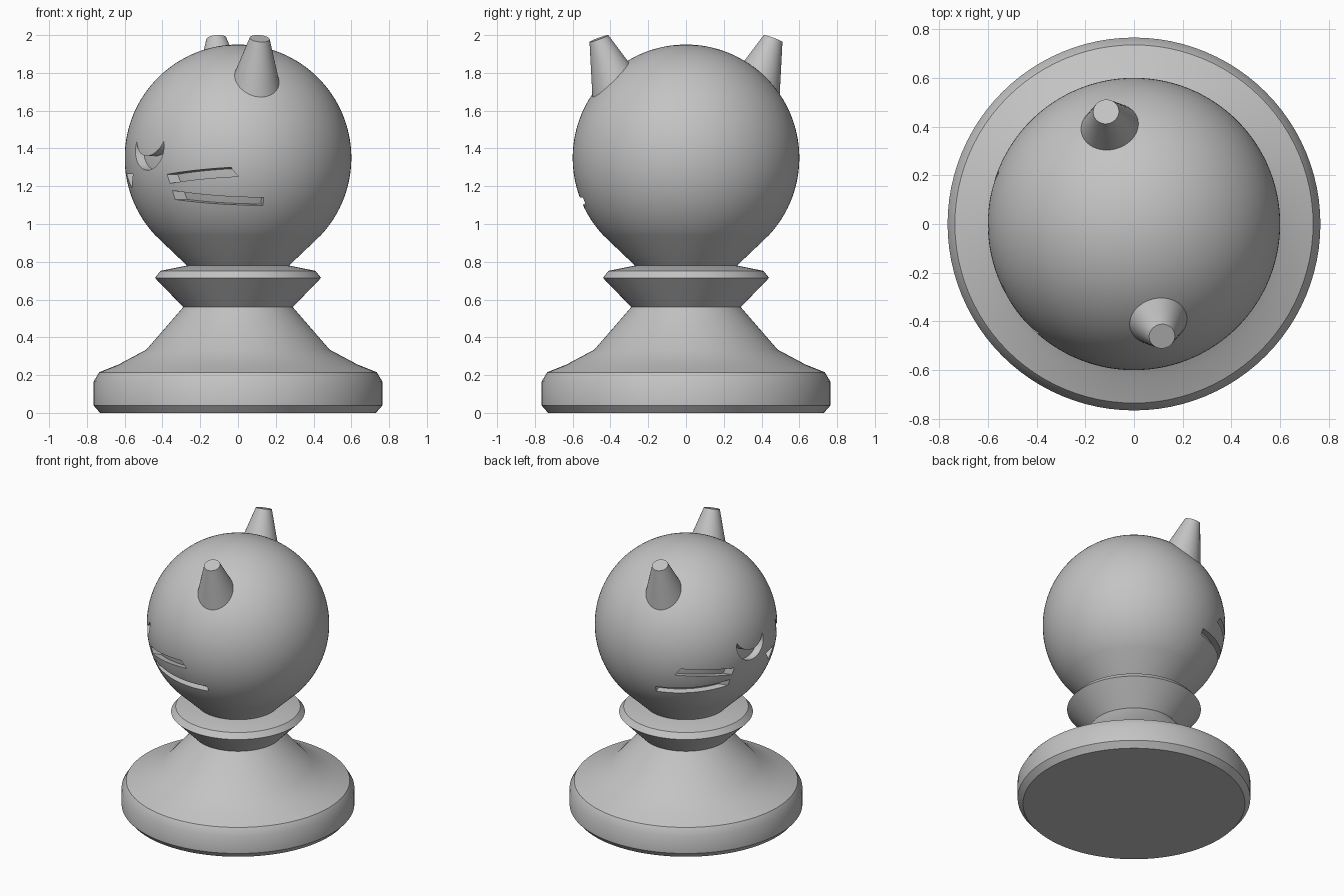
import bpy, bmesh, math
from mathutils import Vector, Matrix

cube = bpy.data.objects.get("Cube")
if cube:
    bpy.data.objects.remove(cube, do_unlink=True)

grey = bpy.data.materials.new("plain grey")
grey.use_nodes = True
grey.diffuse_color = (0.55, 0.55, 0.55, 1)
grey.node_tree.nodes["Principled BSDF"].inputs["Base Color"].default_value = (0.55, 0.55, 0.55, 1)

# Face frame: the face looks along FORWARD, SIDE runs from ear to ear
TURN = math.radians(14)
FORWARD = Vector((-math.cos(TURN), -math.sin(TURN), 0))
SIDE = Vector((math.sin(TURN), -math.cos(TURN), 0))
UP = Vector((0, 0, 1))
HEAD_Z, HEAD_R = 1.35, 0.6
CARVE_DEPTH = 0.045


def make_object(name, bm):
    bmesh.ops.recalc_face_normals(bm, faces=bm.faces)
    mesh = bpy.data.meshes.new(name)
    bm.to_mesh(mesh)
    bm.free()
    mesh.materials.append(grey)
    obj = bpy.data.objects.new(name, mesh)
    bpy.context.collection.objects.link(obj)
    return obj


def activate(obj):
    bpy.ops.object.select_all(action='DESELECT')
    obj.select_set(True)
    bpy.context.view_layer.objects.active = obj


def smooth(obj, degrees=33):
    activate(obj)
    bpy.ops.object.shade_smooth_by_angle(angle=math.radians(degrees))


def lathe(name, profile, sides=96):
    """Turn a (radius, height) profile that starts and ends on the axis."""
    bm = bmesh.new()
    verts = [bm.verts.new((r, 0, z)) for r, z in profile]
    edges = [bm.edges.new(pair) for pair in zip(verts, verts[1:])]
    bmesh.ops.spin(bm, geom=verts + edges, cent=(0, 0, 0), axis=(0, 0, 1),
                   angle=math.tau, steps=sides, use_merge=True)
    bmesh.ops.remove_doubles(bm, verts=bm.verts, dist=1e-5)
    return make_object(name, bm)


def cut(target, cutter):
    mod = target.modifiers.new("carve", 'BOOLEAN')
    mod.operation = 'DIFFERENCE'
    mod.solver = 'EXACT'
    mod.object = cutter
    activate(target)
    bpy.ops.object.modifier_apply(modifier=mod.name)
    bpy.data.objects.remove(cutter, do_unlink=True)


def arc(cx, cz, radius, start, end, steps):
    angles = [math.radians(start + (end - start) * i / steps) for i in range(steps + 1)]
    return [(cx + radius * math.cos(a), cz + radius * math.sin(a)) for a in angles]


def add_prism(bm, outline, near, far):
    """Extrude a (side, height) outline along the face direction."""
    base = [bm.verts.new(SIDE * s + UP * z + FORWARD * near) for s, z in outline]
    face = bm.faces.new(base)
    new = bmesh.ops.extrude_face_region(bm, geom=[face])["geom"]
    moved = [v for v in new if isinstance(v, bmesh.types.BMVert)]
    bmesh.ops.translate(bm, verts=moved, vec=FORWARD * (far - near))


# Base and collar
base = lathe("base", [(0, 0), (0.73, 0), (0.765, 0.04), (0.765, 0.165), (0.735, 0.215),
                      (0.635, 0.255), (0.485, 0.335), (0.29, 0.56), (0, 0.56)])
collar = lathe("collar", [(0, 0.54), (0.27, 0.54), (0.29, 0.56), (0.44, 0.715),
                          (0.41, 0.752), (0.27, 0.78), (0, 0.78)])

# Head with its short tapered neck
head = lathe("head", [(0, 0.77), (0.26, 0.77)]
             + arc(0, HEAD_Z, HEAD_R, -43, 90, 48)[:-1] + [(0, HEAD_Z + HEAD_R)], 128)

# Carved face: nose, crescent eyes and whiskers, all the same depth
carving = bmesh.new()
add_prism(carving, [(-0.07, 1.265), (0.07, 1.265), (0, 1.19)], 0.2, 0.8)
crescent = arc(0.228, 1.40, 0.115, 161, 379, 24) + arc(0.228, 1.475, 0.115, -19, -161, 16)[1:-1]
upper_whisker = [(0.36, 1.215), (0.575, 1.252), (0.57, 1.30), (0.355, 1.263)]
lower_whisker = [(0.355, 1.13), (0.57, 1.095), (0.575, 1.138), (0.36, 1.178)]
for mirror in (1, -1):
    for outline, near in ((crescent, 0.2), (upper_whisker, 0.02), (lower_whisker, 0)):
        add_prism(carving, [(mirror * s, z) for s, z in outline], near, 0.8)
face_cutter = make_object("face_cutter", carving)
face_cutter.hide_render = True

bm = bmesh.new()
bmesh.ops.create_uvsphere(bm, u_segments=96, v_segments=48, radius=HEAD_R - CARVE_DEPTH,
                          matrix=Matrix.Translation((0, 0, HEAD_Z)))
core = make_object("core_cutter", bm)
core.hide_render = True
cut(face_cutter, core)
cut(head, face_cutter)

# Blunt cone ears leaning outward
EAR_LENGTH = 0.33
ears = []
for name, side in (("front_ear", 1), ("back_ear", -1)):
    axis = (SIDE * side * math.sin(math.radians(20.5)) + UP * math.cos(math.radians(20.5)))
    tip = SIDE * side * 0.475 + UP * 1.982
    bm = bmesh.new()
    place = (Matrix.Translation(tip - axis * EAR_LENGTH / 2)
             @ UP.rotation_difference(axis).to_matrix().to_4x4())
    bmesh.ops.create_cone(bm, cap_ends=True, segments=48, radius1=0.153, radius2=0.053,
                          depth=EAR_LENGTH, matrix=place)
    ears.append(make_object(name, bm))

for part in [base, collar, head] + ears:
    smooth(part)
